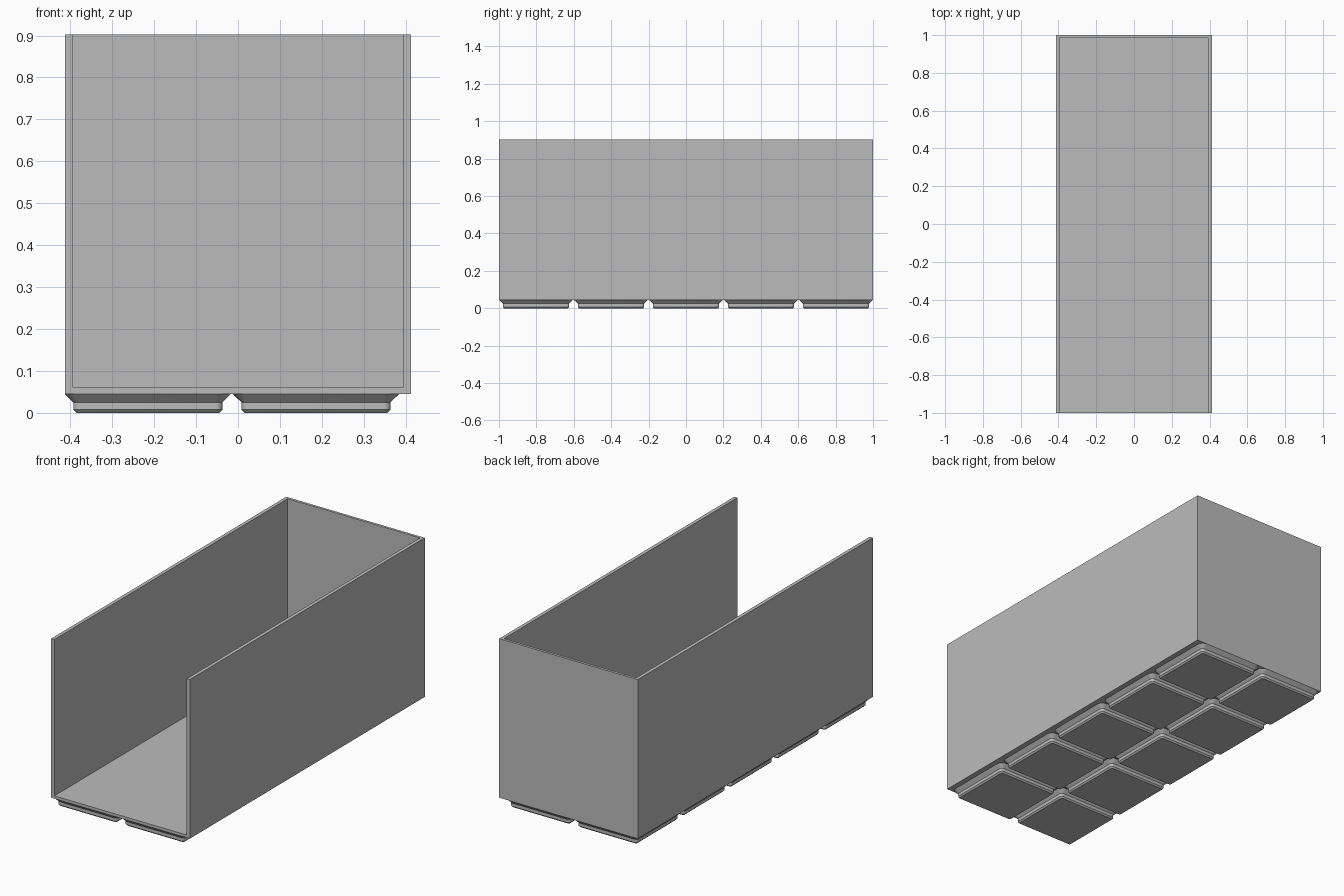
import bpy
import bmesh
from math import cos, sin, pi

cube = bpy.data.objects.get("Cube")
if cube:
    bpy.data.objects.remove(cube, do_unlink=True)

HALF_X, HALF_Y = 0.413, 1.0
BASE, FLOOR, TOP = 0.045, 0.06, 0.902
SIDE_WALL, BACK_WALL = 0.019, 0.014
PITCH = 0.401

grey = bpy.data.materials.new("plain grey")
grey.use_nodes = True
colour = (0.5, 0.5, 0.5, 1)
grey.diffuse_color = colour
grey.node_tree.nodes["Principled BSDF"].inputs["Base Color"].default_value = colour


def finish(name, bm):
    bmesh.ops.recalc_face_normals(bm, faces=bm.faces)
    mesh = bpy.data.meshes.new(name)
    bm.to_mesh(mesh)
    bm.free()
    mesh.materials.append(grey)
    obj = bpy.data.objects.new(name, mesh)
    bpy.context.collection.objects.link(obj)
    return obj


def rounded_square(half, radius, steps=6):
    """Outline of a square with rounded corners, counter-clockwise."""
    points = []
    inner = half - radius
    for corner, (sx, sy) in enumerate([(1, 1), (-1, 1), (-1, -1), (1, -1)]):
        for i in range(steps + 1):
            a = (corner + i / steps) * pi / 2
            points.append((sx * inner + radius * cos(a), sy * inner + radius * sin(a)))
    return points


# Open-fronted tray: U-shaped section run from front to back, closed by the back wall
bm = bmesh.new()
inner_x, inner_y = HALF_X - SIDE_WALL, HALF_Y - BACK_WALL
section = [(-HALF_X, BASE), (HALF_X, BASE), (HALF_X, TOP), (inner_x, TOP),
           (inner_x, FLOOR), (-inner_x, FLOOR), (-inner_x, TOP), (-HALF_X, TOP)]
front, inside, back = [[bm.verts.new((x, y, z)) for x, z in section]
                       for y in (-HALF_Y, inner_y, HALF_Y)]
# Front end of the section, in convex pieces
for ids in ((0, 1, 4, 5), (1, 2, 3, 4), (0, 5, 6, 7)):
    bm.faces.new([front[i] for i in ids])
# Walls and floor up to the inner face of the back wall
for i in range(len(section)):
    j = (i + 1) % len(section)
    bm.faces.new((front[i], front[j], inside[j], inside[i]))
# Back wall
bm.faces.new([inside[i] for i in (3, 4, 5, 6)])
for i, j in ((0, 1), (1, 2), (2, 3), (3, 6), (6, 7), (7, 0)):
    bm.faces.new((inside[i], inside[j], back[j], back[i]))
bm.faces.new([back[i] for i in (0, 1, 2, 3, 6, 7)])
bmesh.ops.delete(bm, geom=[v for v in bm.verts if not v.link_faces], context='VERTS')
finish("tray", bm)

# Stepped foot: (height, half width, corner radius)
levels = [(0, 0.170, 0.0076), (0.0076, 0.1776, 0.0153),
          (0.0248, 0.1776, 0.0153), (BASE, 0.198, 0.0358)]


def foot(name, cx, cy):
    bm = bmesh.new()
    rings = [[bm.verts.new((cx + x, cy + y, z)) for x, y in rounded_square(half, radius)]
             for z, half, radius in levels]
    for low, high in zip(rings, rings[1:]):
        for i in range(len(low)):
            j = (i + 1) % len(low)
            bm.faces.new((low[i], low[j], high[j], high[i]))
    bm.faces.new(rings[0])
    bm.faces.new(rings[-1])
    obj = finish(name, bm)
    bpy.ops.object.select_all(action='DESELECT')
    obj.select_set(True)
    bpy.context.view_layer.objects.active = obj
    bpy.ops.object.shade_smooth_by_angle(angle=pi / 6)


# Two columns of five feet, set flush with the right edge
for column, side in enumerate(("right", "left")):
    for row in range(5):
        foot(f"foot_{side}_{row + 1}", -0.215 + column * PITCH, (row - 2) * PITCH)
